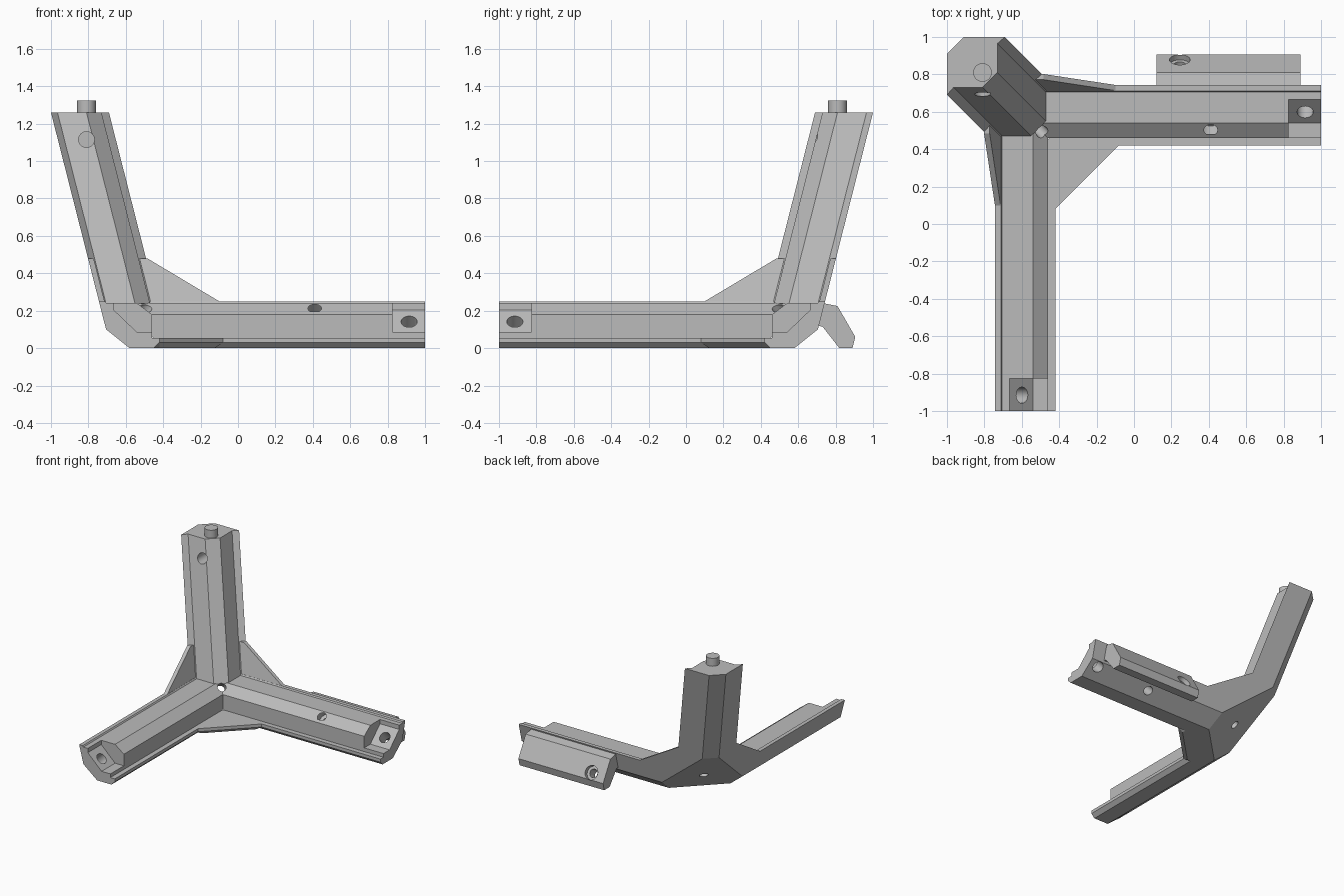
import bpy
import bmesh
from mathutils import Vector

if "Cube" in bpy.data.objects:
    bpy.data.objects.remove(bpy.data.objects["Cube"], do_unlink=True)

LEAN = 0.254      # outward drift of the upright arm per unit of height
CORNER = 0.68     # outer corner on the ground is (-CORNER, CORNER)
TOP = 1.26

grey = bpy.data.materials.new("mid_grey")
grey.use_nodes = True
grey.diffuse_color = (0.5, 0.5, 0.5, 1)
grey.node_tree.nodes["Principled BSDF"].inputs["Base Color"].default_value = (0.5, 0.5, 0.5, 1)

# Outer planes that trim every body part: (normal, offset), keeping n.p >= offset
TRIM = [
    ((1, 0, LEAN), -CORNER), ((0, -1, LEAN), -CORNER),
    ((1, 0, 1 + LEAN), 0.1 - CORNER), ((0, -1, 1 + LEAN), 0.1 - CORNER),
    ((1, -1, 2 * LEAN), 0.09 - 2 * CORNER),
    ((1, -1, 1 + 2 * LEAN), 0.53 - 2 * CORNER),
]


def swap(p):
    """Reflect across the diagonal, so the left arm becomes the front arm."""
    return (-p[1], -p[0], p[2])


def loft(name, rings, mirrored=False, trim=False):
    """Closed solid through a list of rings with equal point counts."""
    bm = bmesh.new()
    rows = [[bm.verts.new(swap(p) if mirrored else p) for p in r] for r in rings]
    n = len(rows[0])
    for a, b in zip(rows, rows[1:]):
        for i in range(n):
            j = (i + 1) % n
            bm.faces.new((a[i], a[j], b[j], b[i]))
    bm.faces.new(rows[0])
    bm.faces.new(rows[-1])
    if trim:
        for normal, offset in TRIM:
            no = Vector(normal)
            bmesh.ops.bisect_plane(
                bm, geom=bm.verts[:] + bm.edges[:] + bm.faces[:], dist=1e-6,
                plane_co=no * (offset / no.length_squared), plane_no=no, clear_inner=True)
            edges = [e for e in bm.edges if e.is_boundary]
            if edges:
                bmesh.ops.holes_fill(bm, edges=edges, sides=0)
    bmesh.ops.recalc_face_normals(bm, faces=bm.faces)
    mesh = bpy.data.meshes.new(name)
    bm.to_mesh(mesh)
    bm.free()
    mesh.materials.append(grey)
    ob = bpy.data.objects.new(name, mesh)
    bpy.context.scene.collection.objects.link(ob)
    return ob


def along_x(profile, x0, x1):
    return [[(x, y, z) for y, z in profile] for x in (x0, x1)]


def rod(name, start, end, radius, mirrored=False):
    """Round bar between two points, used for the peg and drilled holes."""
    bm = bmesh.new()
    a, b = Vector(start), Vector(end)
    if mirrored:
        a, b = Vector(swap(a)), Vector(swap(b))
    d = b - a
    m = d.to_track_quat('Z', 'Y').to_matrix().to_4x4()
    m.translation = (a + b) / 2
    bmesh.ops.create_cone(bm, cap_ends=True, segments=32, radius1=radius, radius2=radius,
                          depth=d.length, matrix=m)
    mesh = bpy.data.meshes.new(name)
    bm.to_mesh(mesh)
    bm.free()
    mesh.materials.append(grey)
    ob = bpy.data.objects.new(name, mesh)
    bpy.context.scene.collection.objects.link(ob)
    return ob


def combine(target, others, operation):
    """Bake a chain of booleans into the target and drop the helpers."""
    for ob in others:
        mod = target.modifiers.new(ob.name, 'BOOLEAN')
        mod.operation = operation
        mod.solver = 'EXACT'
        mod.object = ob
        ob.hide_render = True
    graph = bpy.context.evaluated_depsgraph_get()
    mesh = bpy.data.meshes.new_from_object(target.evaluated_get(graph))
    target.modifiers.clear()
    target.data = mesh
    for ob in others:
        bpy.data.objects.remove(ob, do_unlink=True)


def wall(z):
    return CORNER + LEAN * z


# Ground arms: block with a bevelled inner edge and thin lips
arm_profile = [
    (wall(0), 0), (0.45, 0), (0.42, 0.03), (0.42, 0.055), (0.46, 0.055), (0.46, 0.18),
    (0.54, 0.24), (0.705, 0.24), (0.712, 0.25), (wall(0.25), 0.25)]
bracket = loft("corner_bracket", along_x(arm_profile, -0.8, 1.0), trim=True)
parts = [loft("front_arm", along_x(arm_profile, -0.8, 1.0), True, True)]

# Upright leaning arm
upright = [(0, 0), (0.31, 0), (0.27, 0.035), (0.27, 0.19),
           (0.19, 0.27), (0.035, 0.27), (0, 0.31)]
parts.append(loft("upright_arm", [[(p - wall(z), wall(z) - q, z) for p, q in upright]
                                  for z in (0.235, TOP)], trim=True))

# Webs between the arms
floor_web = [
    [(-0.08 - d, 0.42, z), (-0.42, 0.08 + d, z), (-0.5, 0.08 + d, z),
     (-0.5, 0.5, z), (-0.08 - d, 0.5, z)]
    for d, z in ((0.045, 0), (0, 0.03), (0, 0.055))]
parts.append(loft("floor_web", floor_web, trim=True))
side_web = [(-0.1, 0.25), (-0.485, 0.48), (-0.6, 0.48), (-0.6, 0.2), (-0.1, 0.2)]
for flip in (False, True):
    rings = [[(x, wall(z) - t, z) for x, z in side_web] for t in (0, 0.03)]
    parts.append(loft("side_web", rings, flip, True))

# Angled rear clip on the left arm
clip = [(0.70, 0.12), (0.73, 0.115), (0.82, 0), (0.89, 0), (0.905, 0.06),
        (0.81, 0.225), (0.735, 0.24), (0.70, 0.24)]
parts.append(loft("rear_clip", along_x(clip, 0.12, 0.89)))

# Locating peg on the upright arm
parts.append(rod("peg", (-0.81, 0.81, TOP - 0.05), (-0.81, 0.81, 1.325), 0.05))
combine(bracket, parts, 'UNION')

# End pockets with screw holes on both ground arms
pocket = [(0.40, 0.085), (0.54, 0.085), (0.665, 0.205), (0.665, 0.3), (0.40, 0.3)]
cutters = []
for flip in (False, True):
    cutters.append(loft("pocket_cutter", along_x(pocket, 0.825, 1.1), flip))
    cutters.append(rod("end_hole", (0.915, 0.50, 0.24), (0.915, 0.80, -0.06), 0.043, flip))

# Counterbored hole through the left arm
cutters.append(rod("arm_bore", (0.41, 0.42, 0.295), (0.41, 0.57, 0.145), 0.065))
cutters.append(rod("arm_hole", (0.41, 0.50, 0.215), (0.41, 0.80, -0.085), 0.036))

# Counterbored hole through the clip
cutters.append(rod("clip_bore", (0.245, 0.97, 0.16), (0.245, 0.85, 0.09), 0.055))
cutters.append(rod("clip_hole", (0.245, 0.90, 0.119), (0.245, 0.74, 0.026), 0.033))

# Blind holes in the upright arm and the inner corner
cutters.append(rod("upright_hole", (-0.81, 0.6, 1.115), (-0.81, 0.80, 1.115), 0.042))
cutters.append(rod("corner_hole", (-0.42, 0.42, 0.30), (-0.58, 0.58, 0.12), 0.033))
combine(bracket, cutters, 'DIFFERENCE')

# Crisp edges, round holes
bpy.ops.object.select_all(action='DESELECT')
bracket.select_set(True)
bpy.context.view_layer.objects.active = bracket
bpy.ops.object.shade_smooth_by_angle(angle=0.35)
